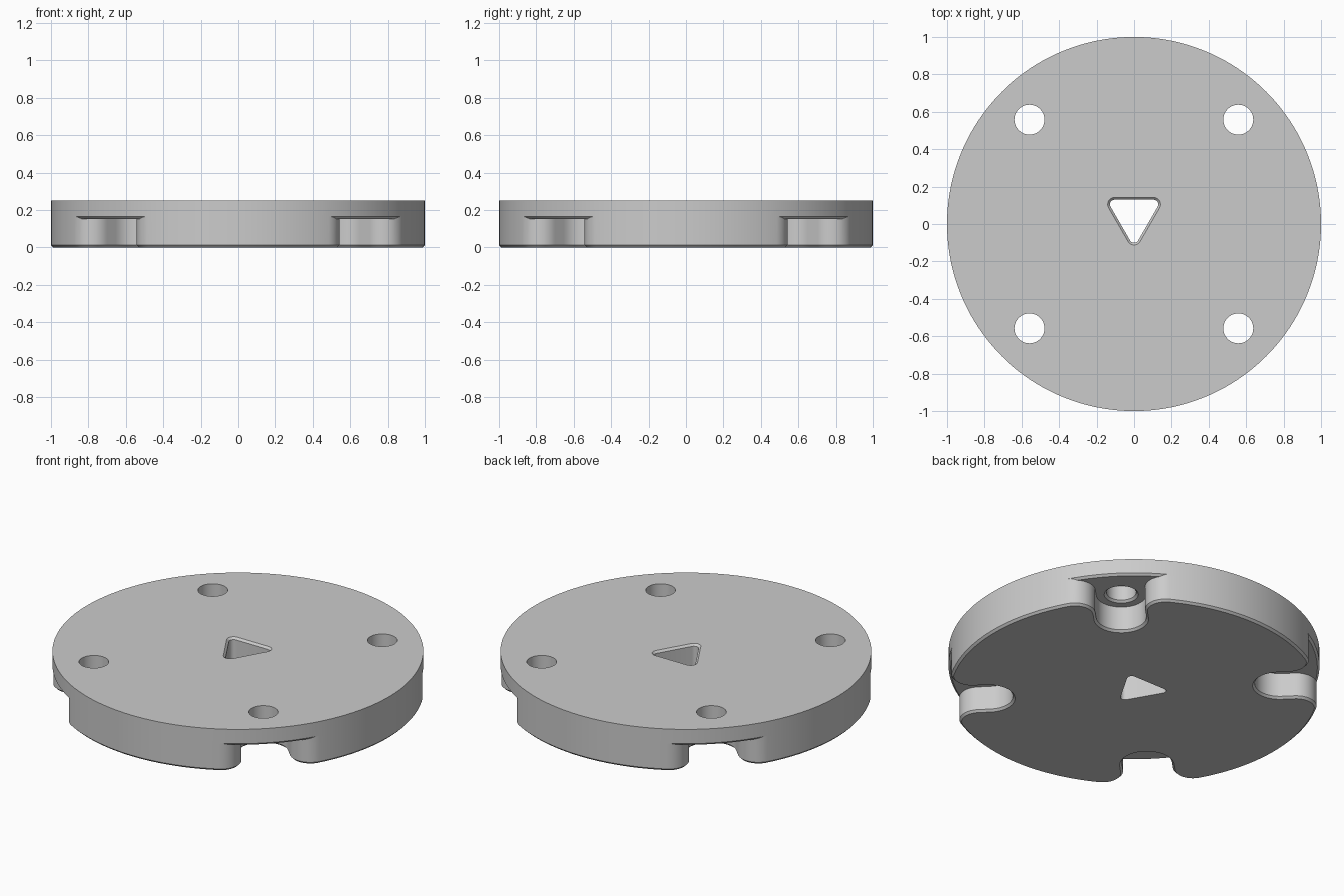
import bpy
import bmesh
from math import sin, cos, asin, sqrt, pi

TOP, CEILING, CHAMFER = 0.25, 0.153, 0.012
HOLE_DIST, HOLE_R = 0.789, 0.08
SLOT_R, FILLET_R = 0.135, 0.11
DIAGONALS = [pi / 4 + k * pi / 2 for k in range(4)]
# half angle of each slot mouth at the rim
MOUTH = asin((SLOT_R + FILLET_R) / (1 - FILLET_R))

if "Cube" in bpy.data.objects:
    bpy.data.objects.remove(bpy.data.objects["Cube"])

grey = bpy.data.materials.new("plain grey")
grey.use_nodes = True
grey.diffuse_color = (0.6, 0.6, 0.6, 1)
grey.node_tree.nodes["Principled BSDF"].inputs["Base Color"].default_value = (0.6, 0.6, 0.6, 1)


def arc(cx, cy, r, start, end, steps):
    angles = [start + (end - start) * i / steps for i in range(steps + 1)]
    return [(cx + r * cos(t), cy + r * sin(t)) for t in angles]


def clean(points):
    """Drop repeated neighbours from a closed outline."""
    return [p for i, p in enumerate(points)
            if abs(p[0] - points[i - 1][0]) + abs(p[1] - points[i - 1][1]) > 1e-6]


def loft(name, layers):
    """Solid through (outline, z) layers with equal point counts."""
    bm = bmesh.new()
    rings = [[bm.verts.new((x, y, z)) for x, y in pts] for pts, z in layers]
    for low, high in zip(rings, rings[1:]):
        for i in range(len(low)):
            bm.faces.new((low[i - 1], low[i], high[i], high[i - 1]))
    bm.faces.new(rings[0][::-1])
    bm.faces.new(rings[-1])
    bmesh.ops.recalc_face_normals(bm, faces=bm.faces)
    mesh = bpy.data.meshes.new(name)
    bm.to_mesh(mesh)
    bm.free()
    mesh.materials.append(grey)
    obj = bpy.data.objects.new(name, mesh)
    bpy.context.collection.objects.link(obj)
    return obj


def slotted_outline(inset):
    """Disc outline with four rounded slots and filleted mouths."""
    r, w = FILLET_R - inset, SLOT_R + inset
    v = SLOT_R + FILLET_R
    u = sqrt((1 - FILLET_R) ** 2 - v * v)
    points = []
    for a in DIAGONALS:
        local = arc(u, -v, r, -MOUTH, pi / 2, 14)
        local += arc(HOLE_DIST, 0, w, -pi / 2, -3 * pi / 2, 24)
        local += arc(u, v, r, -pi / 2, MOUTH, 14)
        points += [(x * cos(a) - y * sin(a), x * sin(a) + y * cos(a)) for x, y in local]
        points += arc(0, 0, 1 - inset, a + MOUTH, a + pi / 2 - MOUTH, 24)
    return clean(points)


def disc_outline(r):
    points = []
    for a in DIAGONALS:
        points += arc(0, 0, r, a - MOUTH, a + MOUTH, 14)
        points += arc(0, 0, r, a + MOUTH, a + pi / 2 - MOUTH, 24)
    return clean(points)


def triangle_outline(r):
    """Rounded triangle pointing to the front."""
    return (arc(0, -0.075, r, -5 * pi / 6, -pi / 6, 8)
            + arc(0.104, 0.105, r, -pi / 6, pi / 2, 8)
            + arc(-0.104, 0.105, r, pi / 2, 7 * pi / 6, 8))


def combine(target, other, operation):
    mod = target.modifiers.new(operation.lower(), "BOOLEAN")
    mod.operation, mod.solver, mod.object = operation, "EXACT", other
    bpy.context.view_layer.objects.active = target
    bpy.ops.object.modifier_apply(modifier=mod.name)
    bpy.data.objects.remove(other)


# Upper plate, its lower edge chamfered over the slots
plate = loft("round_base", [(disc_outline(1 - CHAMFER), CEILING),
                            (disc_outline(1), CEILING + CHAMFER),
                            (disc_outline(1), TOP)])

# Slotted lower body with a chamfered foot
body = loft("slotted_body", [(slotted_outline(CHAMFER), 0),
                             (slotted_outline(0), CHAMFER),
                             (slotted_outline(0), CEILING + CHAMFER)])
combine(plate, body, "UNION")

# Screw holes, chamfered where they open into the slots
for a in DIAGONALS:
    x, y = HOLE_DIST * cos(a), HOLE_DIST * sin(a)
    narrow = arc(x, y, HOLE_R, 0, 2 * pi, 40)[:-1]
    wide = arc(x, y, HOLE_R + CHAMFER, 0, 2 * pi, 40)[:-1]
    hole = loft("hole_cutter", [(wide, 0.1), (wide, CEILING),
                                (narrow, CEILING + CHAMFER), (narrow, TOP + 0.1)])
    combine(plate, hole, "DIFFERENCE")

# Central triangular opening with a chamfered top edge
inner, outer = triangle_outline(0.025), triangle_outline(0.025 + CHAMFER)
opening = loft("triangle_cutter", [(inner, -0.1), (inner, TOP - CHAMFER),
                                   (outer, TOP), (outer, TOP + 0.1)])
combine(plate, opening, "DIFFERENCE")

# Smooth the curved walls, keep chamfers crisp
bpy.ops.object.select_all(action="DESELECT")
plate.select_set(True)
bpy.context.view_layer.objects.active = plate
bpy.ops.object.shade_smooth_by_angle(angle=pi / 6)
